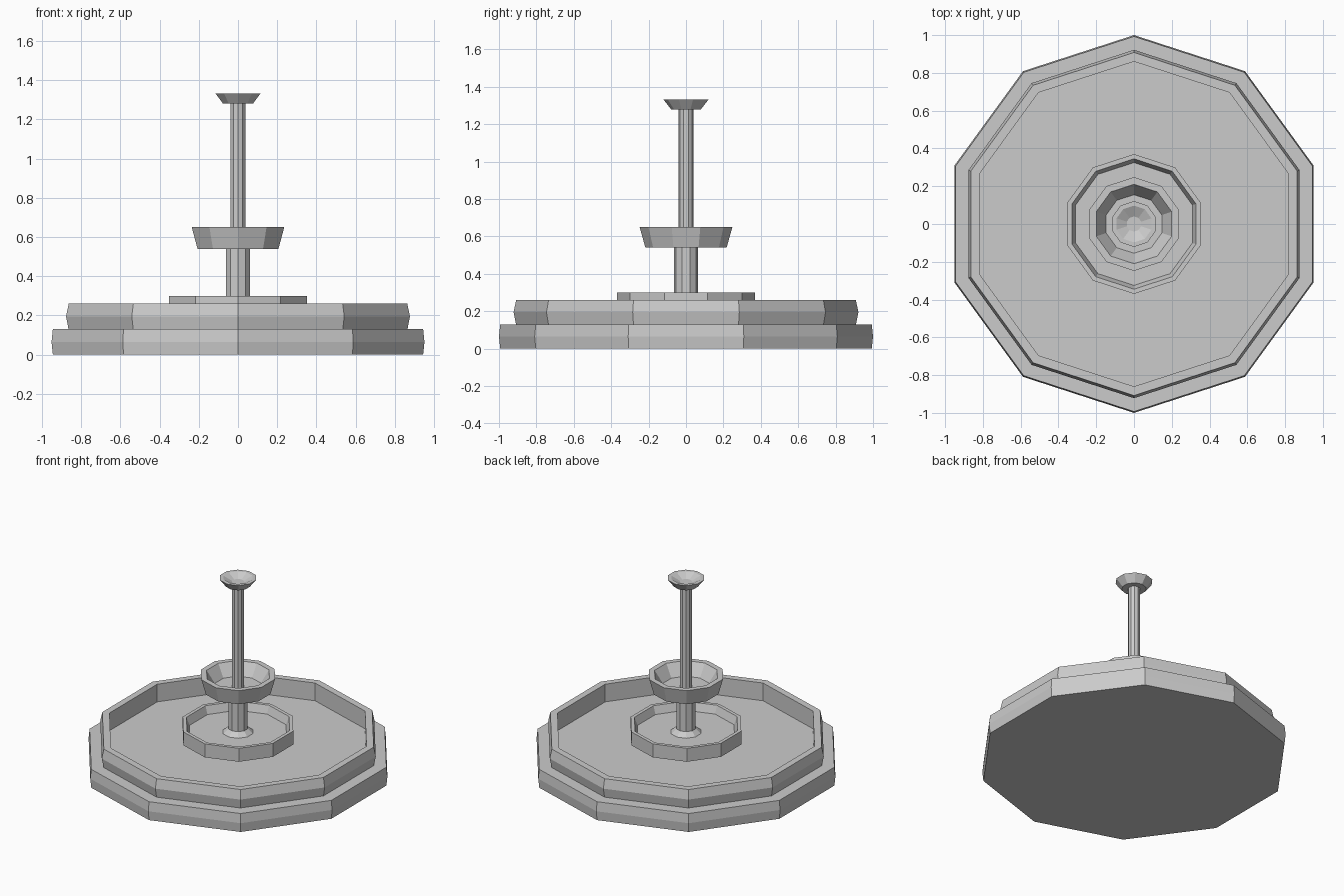
import bpy, bmesh, math

if "Cube" in bpy.data.objects:
    bpy.data.objects.remove(bpy.data.objects["Cube"])

SIDES = 10


def lathe(name, profile):
    """Ten-sided turned solid from (radius, z) points; ends are capped."""
    bm = bmesh.new()
    rings = []
    for r, z in profile:
        rings.append([bm.verts.new((r * math.cos(math.pi / 2 + 2 * math.pi * i / SIDES),
                                    r * math.sin(math.pi / 2 + 2 * math.pi * i / SIDES), z))
                      for i in range(SIDES)])
    for a, b in zip(rings, rings[1:]):
        for i in range(SIDES):
            j = (i + 1) % SIDES
            bm.faces.new((a[i], a[j], b[j], b[i]))
    bm.faces.new(rings[0][::-1])
    bm.faces.new(rings[-1])
    bmesh.ops.recalc_face_normals(bm, faces=bm.faces)
    me = bpy.data.meshes.new(name)
    bm.to_mesh(me)
    bm.free()
    ob = bpy.data.objects.new(name, me)
    bpy.context.collection.objects.link(ob)
    return ob


# Wide bottom step and the main pool with its recessed floor
lathe("base_step", [(0.993, 0), (1.0, 0.065), (0.993, 0.13)])
lathe("main_pool", [(0.908, 0.125), (0.922, 0.195), (0.908, 0.26),
                    (0.86, 0.26), (0.86, 0.135)])

# Low dish around the foot of the column
lathe("lower_dish", [(0.37, 0.205), (0.37, 0.30), (0.345, 0.30), (0.325, 0.245)])

# Column in two thicknesses, with a flared foot
lathe("lower_column", [(0.065, 0.13), (0.065, 0.245), (0.10, 0.245),
                       (0.065, 0.275), (0.065, 0.545)])
lathe("upper_column", [(0.039, 0.545), (0.039, 1.285)])

# Middle bowl
lathe("middle_bowl", [(0.217, 0.54), (0.248, 0.65), (0.21, 0.65), (0.155, 0.565)])

# Small hollow bowl on top
lathe("top_bowl", [(0.08, 1.28), (0.121, 1.333), (0.097, 1.333), (0.04, 1.305)])
